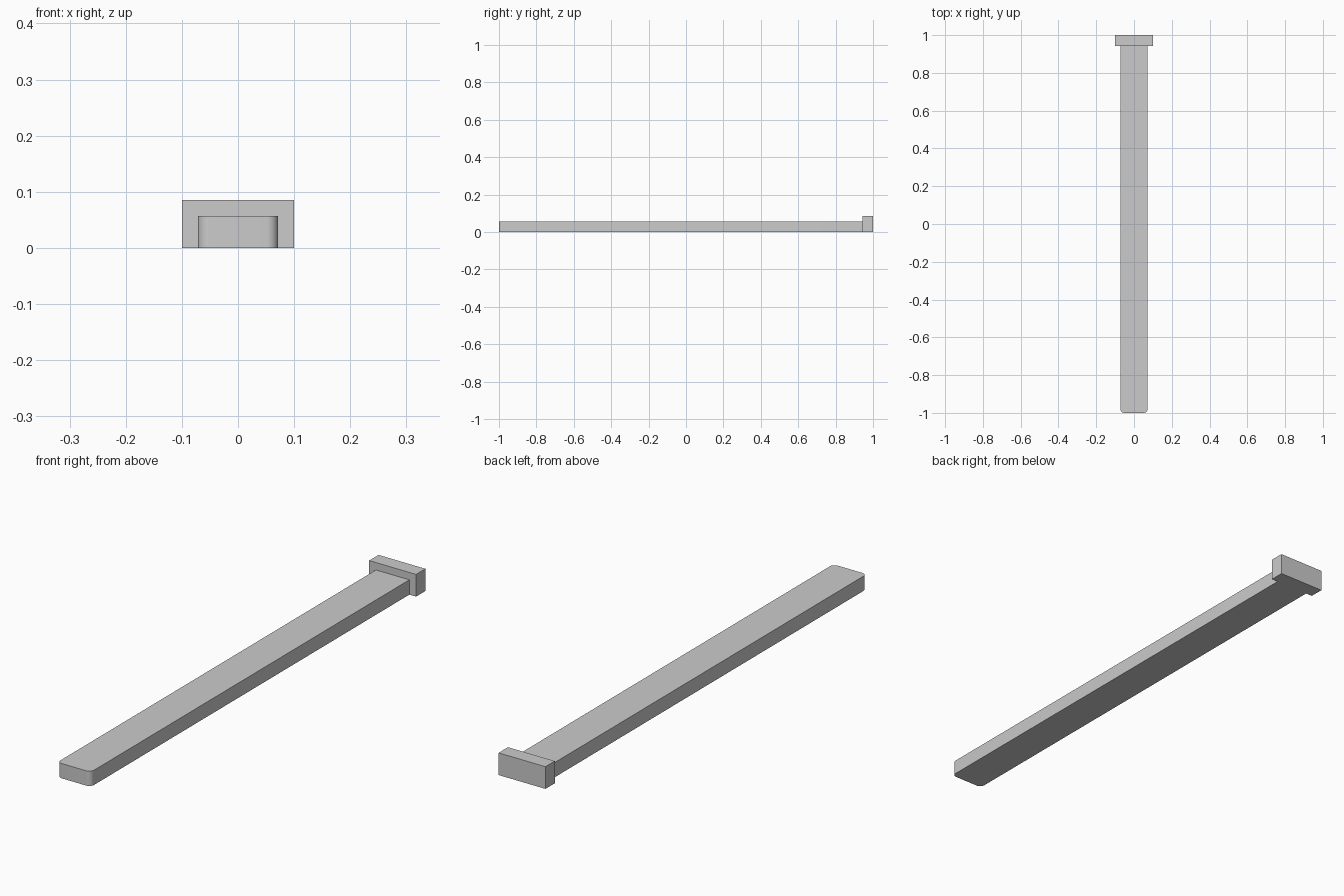
import bpy
import math

if "Cube" in bpy.data.objects:
    bpy.data.objects.remove(bpy.data.objects["Cube"])

HEAD_Y = 0.943      # where the bar meets the head
RADIUS = 0.02       # rounded corners at the free end

grey = bpy.data.materials.new("plain grey")
grey.diffuse_color = (0.6, 0.6, 0.6, 1.0)
grey.use_nodes = True
grey.node_tree.nodes["Principled BSDF"].inputs["Base Color"].default_value = grey.diffuse_color


def extrude_outline(name, outline, height):
    """Upright prism standing on z = 0 from a counter-clockwise outline."""
    n = len(outline)
    verts = [(x, y, z) for z in (0.0, height) for x, y in outline]
    faces = [tuple(reversed(range(n))), tuple(range(n, 2 * n))]
    faces += [(i, (i + 1) % n, n + (i + 1) % n, n + i) for i in range(n)]
    mesh = bpy.data.meshes.new(name)
    mesh.from_pydata(verts, [], faces)
    mesh.materials.append(grey)
    obj = bpy.data.objects.new(name, mesh)
    bpy.context.collection.objects.link(obj)
    return obj


def corner(cx, cy, start, steps=8):
    """Quarter-circle arc starting at the given angle in degrees."""
    angles = [math.radians(start + 90 * i / steps) for i in range(steps + 1)]
    return [(cx + RADIUS * math.cos(a), cy + RADIUS * math.sin(a)) for a in angles]


# Long flat bar with two rounded corners at its free end
w = 0.0714
bar_outline = (corner(-w + RADIUS, -1 + RADIUS, 180)
               + corner(w - RADIUS, -1 + RADIUS, 270)
               + [(w, HEAD_Y), (-w, HEAD_Y)])
bar = extrude_outline("bar", bar_outline, 0.0571)

# Wider, taller rectangular head
head = extrude_outline("head", [(-0.1, HEAD_Y), (0.1, HEAD_Y), (0.1, 1.0), (-0.1, 1.0)], 0.0857)

# Smooth the rounded corners, keep the edges sharp
bpy.ops.object.select_all(action='DESELECT')
bar.select_set(True)
bpy.context.view_layer.objects.active = bar
bpy.ops.object.shade_smooth_by_angle(angle=math.radians(30))
